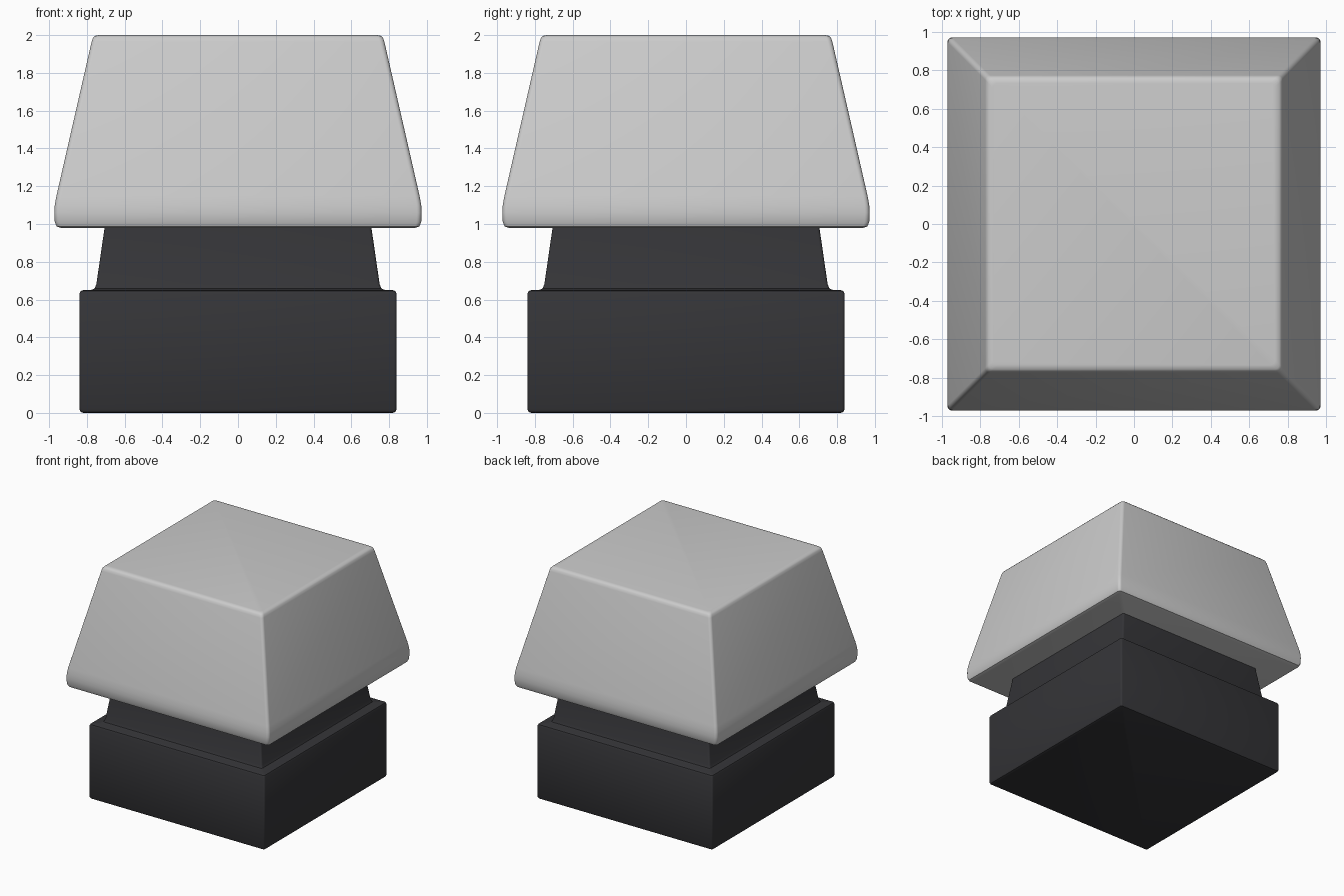
import bpy, math

if "Cube" in bpy.data.objects:
    bpy.data.objects.remove(bpy.data.objects["Cube"])


def square_loft(name, profile, radius, colour=None, seg=4):
    """Stack rounded squares; profile is a list of (half width, z)."""
    verts = []
    for half, z in profile:
        c = half - radius
        for q in range(4):
            mid = math.pi / 4 + q * math.pi / 2
            cx = c * math.copysign(1, math.cos(mid))
            cy = c * math.copysign(1, math.sin(mid))
            for i in range(seg + 1):
                a = q * math.pi / 2 + i / seg * math.pi / 2
                verts.append((cx + radius * math.cos(a), cy + radius * math.sin(a), z))
    n = 4 * (seg + 1)
    faces = [list(range(n))[::-1], list(range(len(verts) - n, len(verts)))]
    for r in range(len(profile) - 1):
        for i in range(n):
            j = (i + 1) % n
            faces.append([r * n + i, r * n + j, (r + 1) * n + j, (r + 1) * n + i])
    mesh = bpy.data.meshes.new(name)
    mesh.from_pydata(verts, [], faces)
    obj = bpy.data.objects.new(name, mesh)
    bpy.context.collection.objects.link(obj)
    if colour:
        mat = bpy.data.materials.new(name + "_colour")
        mat.diffuse_color = colour
        mat.use_nodes = True
        mat.node_tree.nodes["Principled BSDF"].inputs["Base Color"].default_value = mat.diffuse_color
        mesh.materials.append(mat)
    bpy.ops.object.select_all(action='DESELECT')
    obj.select_set(True)
    bpy.context.view_layer.objects.active = obj
    bpy.ops.object.shade_smooth_by_angle(angle=math.radians(35))
    return obj


# Dark switch housing with stepped, tapering neck
square_loft("switch_housing", [
    (0.82, 0.0), (0.834, 0.006), (0.84, 0.02), (0.84, 0.63), (0.834, 0.644),
    (0.82, 0.65), (0.78, 0.65), (0.76, 0.658), (0.75, 0.68), (0.705, 0.99)],
    0.015, (0.035, 0.035, 0.039, 1))

# Grey tapered keycap with short skirt and softened rims
square_loft("keycap", [
    (0.94, 0.98), (0.96, 0.987), (0.97, 1.01), (0.972, 1.06), (0.97, 1.10),
    (0.961, 1.15), (0.775, 1.965), (0.768, 1.985), (0.757, 1.996), (0.735, 2.0)],
    0.025)
